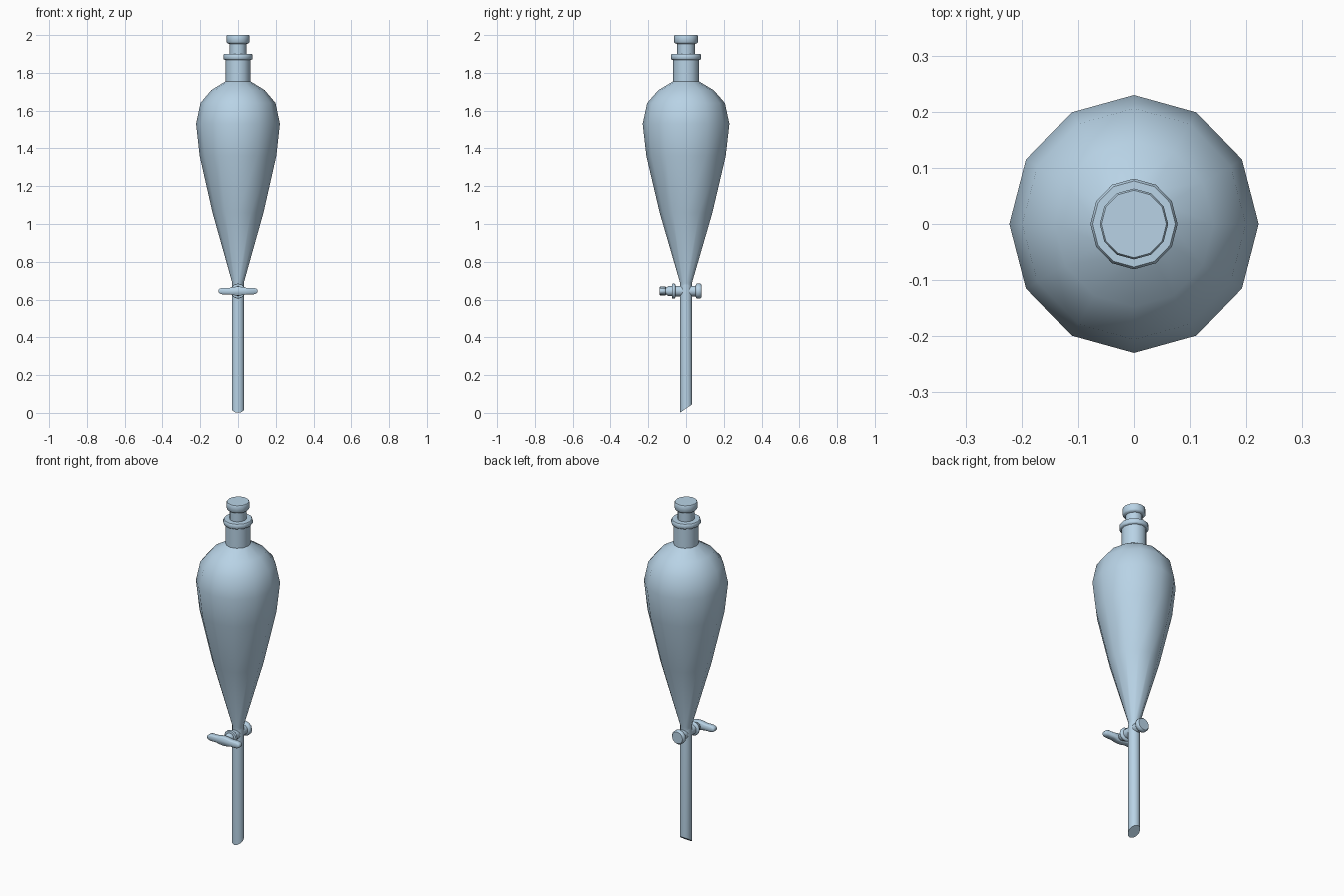
import bpy, bmesh, math
from mathutils import Matrix, Vector

if "Cube" in bpy.data.objects:
    bpy.data.objects.remove(bpy.data.objects["Cube"])

glass = bpy.data.materials.new("pale blue glass")
glass.diffuse_color = (0.48, 0.65, 0.79, 1)
glass.use_nodes = True
glass.node_tree.nodes["Principled BSDF"].inputs["Base Color"].default_value = glass.diffuse_color


def finish(name, bm, angle=40):
    bmesh.ops.recalc_face_normals(bm, faces=bm.faces)
    me = bpy.data.meshes.new(name)
    bm.to_mesh(me)
    bm.free()
    ob = bpy.data.objects.new(name, me)
    bpy.context.collection.objects.link(ob)
    me.materials.append(glass)
    bpy.ops.object.select_all(action='DESELECT')
    ob.select_set(True)
    bpy.context.view_layer.objects.active = ob
    bpy.ops.object.shade_smooth_by_angle(angle=math.radians(angle))
    return ob


def lathe(name, profile, sides=12, sy=1.0, matrix=None, slant=None, angle=40):
    """Closed turned solid from (radius, height) pairs; slant moves the first ring by y."""
    bm = bmesh.new()
    rings = []
    for i, (r, z) in enumerate(profile):
        ring = []
        for k in range(sides):
            a = 2 * math.pi * k / sides
            x, y = r * math.cos(a), r * sy * math.sin(a)
            ring.append(bm.verts.new((x, y, z + (slant * y if slant and i == 0 else 0))))
        rings.append(ring)
    for a, b in zip(rings, rings[1:]):
        for k in range(sides):
            j = (k + 1) % sides
            bm.faces.new((a[k], a[j], b[j], b[k]))
    bm.faces.new(rings[0])
    bm.faces.new(rings[-1])
    if matrix:
        bm.transform(matrix)
    return finish(name, bm, angle)


# pear-shaped vessel with neck and rim
lathe("vessel", [(0.030, 0.66), (0.031, 0.69), (0.135, 1.06), (0.203, 1.36),
                 (0.222, 1.53), (0.199, 1.64), (0.142, 1.708), (0.066, 1.755),
                 (0.066, 1.868), (0.074, 1.870), (0.078, 1.875), (0.078, 1.893),
                 (0.074, 1.899), (0.05, 1.90)], sy=1.035)

# stopper
lathe("stopper", [(0.045, 1.89), (0.045, 1.953), (0.056, 1.956), (0.061, 1.963),
                  (0.061, 1.995), (0.058, 2.0)], sy=1.035)

# outlet tube with slanted tip
lathe("outlet_tube", [(0.033, 0.023), (0.033, 0.64), (0.030, 0.69)], slant=0.68)

# stopcock parts turned about the y axis
along_y = Matrix.Translation((0, 0, 0.645)) @ Matrix.Rotation(-math.pi / 2, 4, 'X')
lathe("stopcock_barrel", [(0.024, -0.075), (0.038, -0.073), (0.040, -0.069), (0.040, -0.062),
                          (0.037, -0.058), (0.028, -0.055), (0.028, 0.05), (0.036, 0.053),
                          (0.040, 0.058), (0.040, 0.074), (0.034, 0.081)], matrix=along_y)
lathe("handle_stem", [(0.018, -0.125), (0.018, -0.105), (0.026, -0.095), (0.026, -0.07)],
      matrix=along_y)

# wing handle: bevelled outline in xz, thick along y
half = [(0.0, 0.024), (0.022, 0.022), (0.045, 0.017), (0.085, 0.017), (0.099, 0.012), (0.104, 0.004)]
right = half + [(x, -z) for x, z in reversed(half)]
outline = right + [(-x, z) for x, z in reversed(right) if x > 0]
bm = bmesh.new()
face = bm.faces.new([bm.verts.new((x, -0.141, 0.645 + z)) for x, z in outline])
new = bmesh.ops.extrude_face_region(bm, geom=[face])
bmesh.ops.translate(bm, vec=Vector((0, 0.034, 0)),
                    verts=[v for v in new["geom"] if isinstance(v, bmesh.types.BMVert)])
edges = [e for e in bm.edges if abs(e.verts[0].co.y - e.verts[1].co.y) < 1e-5]
bmesh.ops.bevel(bm, geom=edges, offset=0.004, segments=1, affect='EDGES')
finish("handle", bm, 50)
